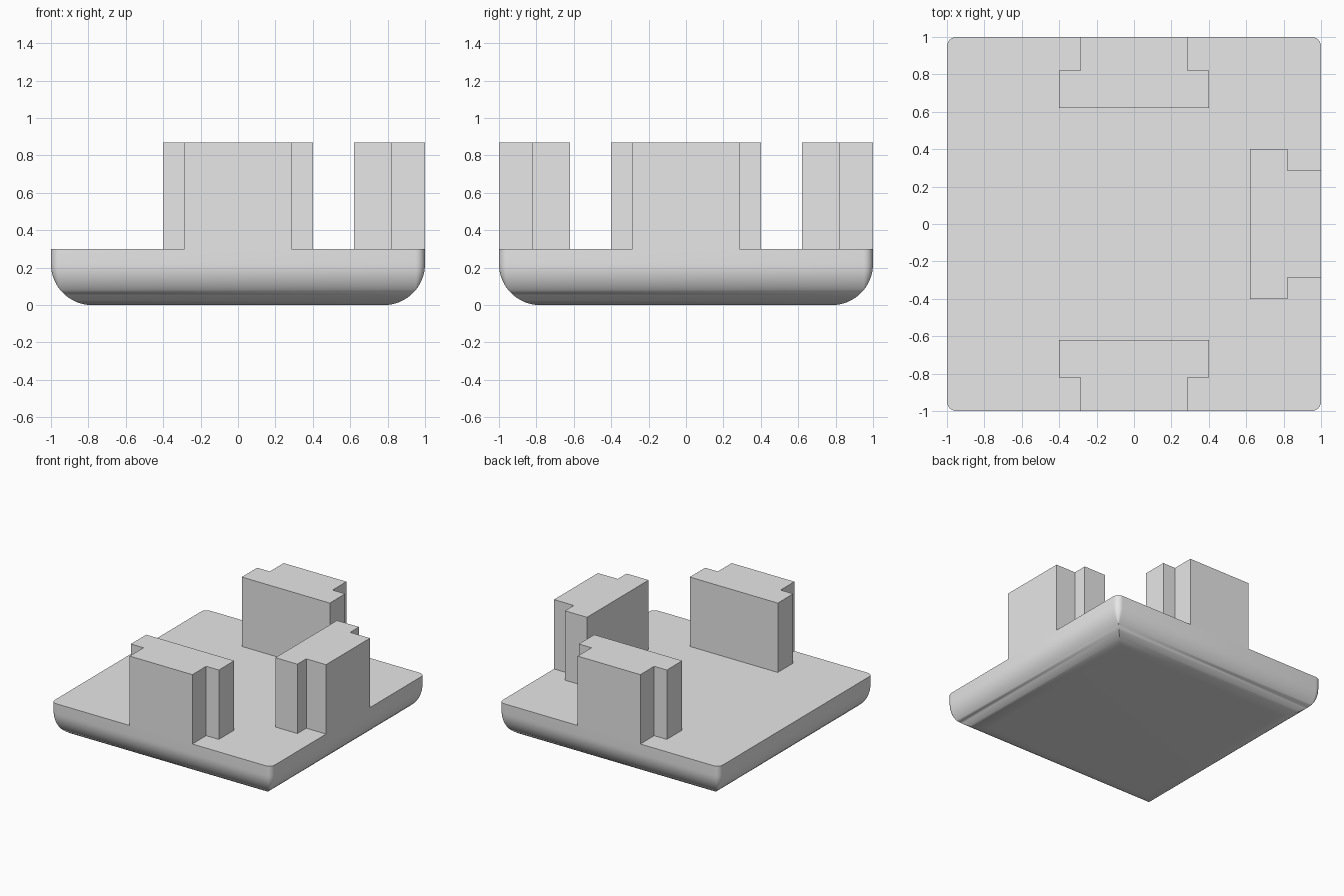
import bpy, bmesh
from math import sin, cos, pi, radians

cube = bpy.data.objects.get("Cube")
if cube:
    bpy.data.objects.remove(cube, do_unlink=True)

TOP = 0.3        # top of the base
HEIGHT = 0.87    # top of the blocks
FILLET = 0.22    # rounding under the base
CORNER = 0.05    # rounding of the vertical corners

grey = bpy.data.materials.new("plain_grey")
grey.use_nodes = True
grey.diffuse_color = (0.8, 0.8, 0.8, 1)
grey.node_tree.nodes["Principled BSDF"].inputs["Base Color"].default_value = (0.8, 0.8, 0.8, 1)


def finish(name, bm):
    bmesh.ops.remove_doubles(bm, verts=bm.verts, dist=1e-5)
    bmesh.ops.recalc_face_normals(bm, faces=bm.faces)
    mesh = bpy.data.meshes.new(name)
    bm.to_mesh(mesh)
    bm.free()
    mesh.materials.append(grey)
    obj = bpy.data.objects.new(name, mesh)
    bpy.context.collection.objects.link(obj)
    return obj


def rounded_square(inset, steps=6):
    """Outline of the base, shrunk by inset; the corners end up sharp."""
    radius = max(CORNER - inset, 0)
    centre = 1 - inset - radius
    points = []
    for q, (sx, sy) in enumerate([(1, 1), (-1, 1), (-1, -1), (1, -1)]):
        for i in range(steps + 1):
            a = (q + i / steps) * pi / 2
            points.append((sx * centre + radius * cos(a), sy * centre + radius * sin(a)))
    return points


# Base: stacked outlines, following a quarter circle below
levels = [(0, TOP)]
segments = 16
for i in range(segments + 1):
    a = i / segments * pi / 2
    levels.append((FILLET * (1 - cos(a)), FILLET * (1 - sin(a))))
bm = bmesh.new()
rings = [[bm.verts.new((x, y, z)) for x, y in rounded_square(inset)] for inset, z in levels]
for upper, lower in zip(rings, rings[1:]):
    for i in range(len(upper)):
        j = (i + 1) % len(upper)
        bm.faces.new((upper[i], lower[i], lower[j], upper[j]))
bm.faces.new(rings[0])
bm.faces.new(rings[-1])
base = finish("base", bm)
bpy.ops.object.select_all(action='DESELECT')
base.select_set(True)
bpy.context.view_layer.objects.active = base
bpy.ops.object.shade_smooth_by_angle(angle=radians(35))

# Three T-shaped blocks, on the front, left and back edges
half = [(0.285, -1), (0.285, -0.82), (0.4, -0.82), (0.4, -0.62)]
outline = half + [(-x, y) for x, y in reversed(half)]
for turn, side in enumerate(["front", "left", "back"]):
    c, s = cos(turn * pi / 2), sin(turn * pi / 2)
    bm = bmesh.new()
    face = bm.faces.new([bm.verts.new((c * x - s * y, s * x + c * y, TOP)) for x, y in outline])
    ext = bmesh.ops.extrude_face_region(bm, geom=[face], use_keep_orig=True)
    raised = [v for v in ext["geom"] if isinstance(v, bmesh.types.BMVert)]
    bmesh.ops.translate(bm, verts=raised, vec=(0, 0, HEIGHT - TOP))
    finish(side + "_block", bm)
